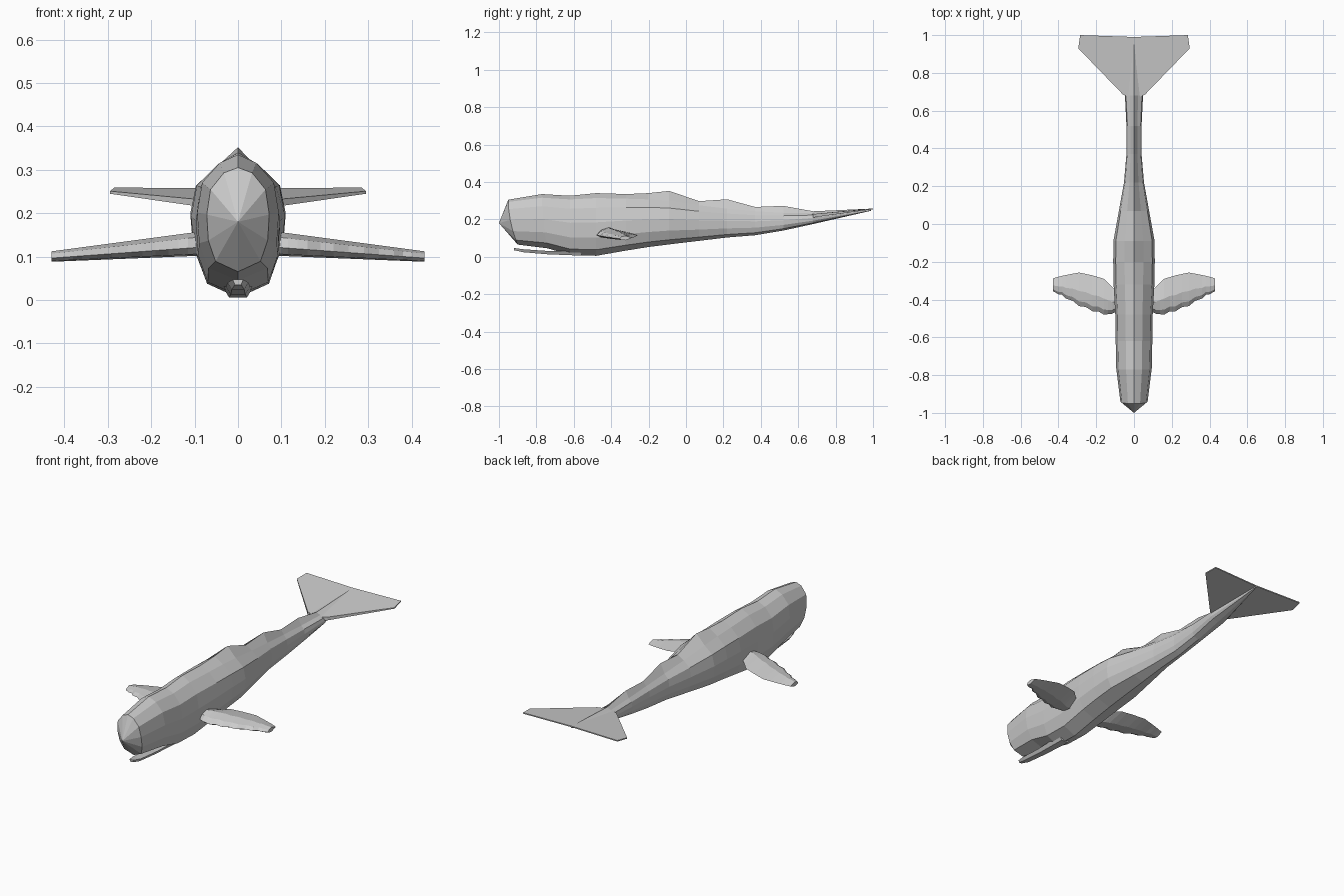
import bpy, bmesh, math

if "Cube" in bpy.data.objects:
    bpy.data.objects.remove(bpy.data.objects["Cube"])

grey = bpy.data.materials.new("whale grey")
grey.diffuse_color = (0.6, 0.6, 0.6, 1)
grey.use_nodes = True
grey.node_tree.nodes["Principled BSDF"].inputs["Base Color"].default_value = grey.diffuse_color


def finish(name, bm, mirror=False):
    bmesh.ops.recalc_face_normals(bm, faces=bm.faces[:])
    me = bpy.data.meshes.new(name)
    bm.to_mesh(me)
    bm.free()
    me.materials.append(grey)
    ob = bpy.data.objects.new(name, me)
    bpy.context.collection.objects.link(ob)
    if mirror:
        ob.modifiers.new("Mirror", 'MIRROR')
    return ob


def loft(name, rings, tip=None, mirror=False):
    """Skin closed rings of points; the first ring may fan to a tip."""
    bm = bmesh.new()
    vs = [[bm.verts.new(p) for p in r] for r in rings]
    n = len(vs[0])
    for a, b in zip(vs, vs[1:]):
        for i in range(n):
            j = (i + 1) % n
            bm.faces.new((a[i], a[j], b[j], b[i]))
    if tip:
        t = bm.verts.new(tip)
        for i in range(n):
            bm.faces.new((t, vs[0][(i + 1) % n], vs[0][i]))
    else:
        bm.faces.new(vs[0])
    bm.faces.new(vs[-1])
    return finish(name, bm, mirror)


# Body: half section as (width fraction, height fraction), ridge handled apart
HALF = [(.45, .95), (.88, .79), (1, .55), (.95, .3), (.72, .1)]
# y, half width, belly z, back z, ridge z, backward sweep of the lower edge
STATIONS = [
    (-.95, .072, .065, .305, .305, .05),
    (-.77, .094, .045, .33, .335, .03),
    (-.62, .097, .010, .322, .326, 0),
    (-.48, .099, .005, .33, .34, 0),
    (-.32, .108, .033, .325, .335, 0),
    (-.20, .110, .052, .32, .34, 0),
    (-.09, .109, .066, .312, .352, 0),
    (.07, .080, .085, .285, .297, 0),
    (.22, .053, .103, .265, .307, 0),
    (.37, .040, .115, .25, .266, 0),
    (.52, .040, .140, .24, .272, 0),
    (.68, .048, .175, .235, .243, 0),
    (.99, .003, .246, .256, .257, 0),
]
rings = []
for y, w, lo, hi, ridge, sweep in STATIONS:
    side = [(w * u, y + sweep * (1 - v) ** 2, lo + (hi - lo) * v) for u, v in HALF]
    rings.append([(0, y, ridge)] + side + [(0, y + sweep, lo)]
                 + [(-x, yy, z) for x, yy, z in reversed(side)])
loft("body", rings, tip=(0, -1, .18))

# Narrow lower jaw
jaw = []
for y, w, lo, hi in [(-.92, .012, .035, .047), (-.87, .024, .024, .040),
                     (-.74, .028, .013, .031), (-.56, .035, .006, .03)]:
    jaw.append([(-w, y, hi), (w, y, hi), (w * .6, y, lo), (-w * .6, y, lo)])
loft("lower_jaw", jaw)

# Flippers: scalloped leading edge, swept back towards the tip
FIN = [(.085, -.46, -.36), (.115, -.475, -.335), (.16, -.48, -.29), (.22, -.462, -.272),
       (.29, -.435, -.257), (.36, -.395, -.27), (.40, -.372, -.279), (.43, -.355, -.288)]
COUNT = 15
fin = []
for k in range(COUNT):
    s = k / (COUNT - 1) * (len(FIN) - 1)
    i = min(int(s), len(FIN) - 2)
    x, yf, yb = (a + (b - a) * (s - i) for a, b in zip(FIN[i], FIN[i + 1]))
    yf += .009 * (k % 2) if 3 < k < 13 else 0
    t = (x - .085) / .345
    z, h, c = .13 - .03 * t, .028 - .016 * t, yb - yf
    fin.append([(x, yf, z - h * .3), (x, yf + c * .14, z + h * .55),
                (x, yf + c * .45, z + h), (x, yb, z + h * .1),
                (x, yf + c * .5, z - h), (x, yf + c * .14, z - h * .85)])
loft("flipper", fin, mirror=True)

# Tail fluke: one thin slab rising gently towards the rear
bm = bmesh.new()
outline = [(0, .66), (.058, .685), (.295, .93), (.285, 1.0), (0, .99)]
outline += [(-x, y) for x, y in outline[3:0:-1]]
top, low = [], []
for x, y in outline:
    z = .219 + (y - .68) * .115
    t = .009 if y < .7 else .003
    top.append(bm.verts.new((x, y, z + t)))
    low.append(bm.verts.new((x, y, z - t)))
bm.faces.new(top)
bm.faces.new(low[::-1])
for i in range(len(top)):
    j = (i + 1) % len(top)
    bm.faces.new((top[i], top[j], low[j], low[i]))
finish("tail_fluke", bm)
